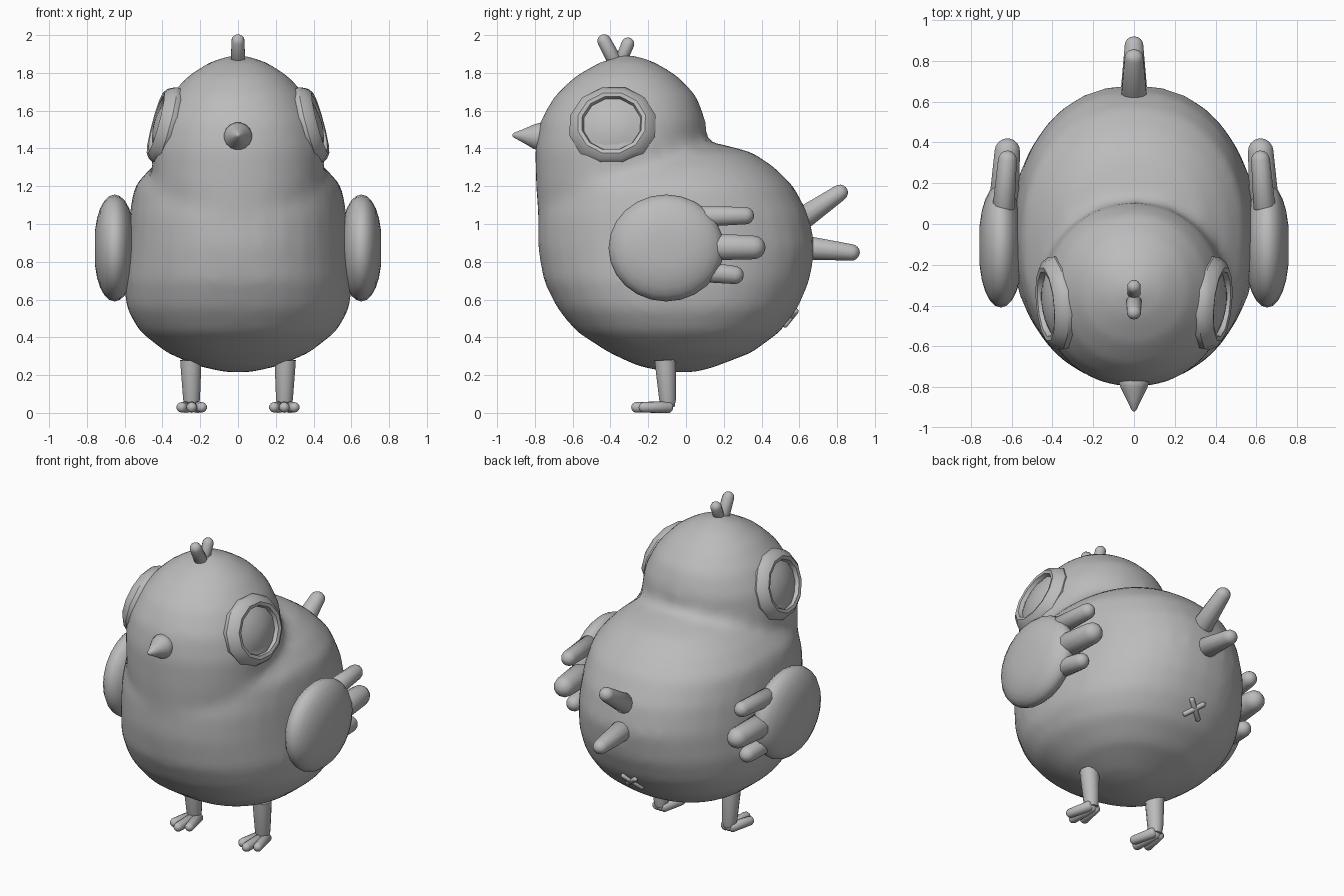
import bpy, bmesh, math
from mathutils import Vector

if "Cube" in bpy.data.objects:
    bpy.data.objects.remove(bpy.data.objects["Cube"])

grey = bpy.data.materials.new("plain grey")
grey.diffuse_color = (0.5, 0.5, 0.5, 1)
grey.use_nodes = True
grey.node_tree.nodes["Principled BSDF"].inputs["Base Color"].default_value = grey.diffuse_color


def finish(name, bm, angle=50):
    bmesh.ops.recalc_face_normals(bm, faces=bm.faces[:])
    mesh = bpy.data.meshes.new(name)
    bm.to_mesh(mesh)
    bm.free()
    mesh.materials.append(grey)
    ob = bpy.data.objects.new(name, mesh)
    bpy.context.collection.objects.link(ob)
    bpy.ops.object.select_all(action='DESELECT')
    ob.select_set(True)
    bpy.context.view_layer.objects.active = ob
    bpy.ops.object.shade_smooth_by_angle(angle=math.radians(angle))
    return ob


def skin(bm, rings):
    """Join rings of points into a closed skin."""
    rows = [[bm.verts.new(p) for p in ring] for ring in rings]
    n = len(rows[0])
    for a, b in zip(rows, rows[1:]):
        for i in range(n):
            j = (i + 1) % n
            bm.faces.new((a[i], a[j], b[j], b[i]))
    bm.faces.new(rows[0][::-1])
    bm.faces.new(rows[-1])


def loft(bm, sections, n=32, power=2.2):
    """Stacked rounded sections: height, front y, back y, half width."""
    rings = []
    for z, front, back, w in sections:
        ring = []
        for i in range(n):
            a = 2 * math.pi * i / n
            c, s = math.cos(a), math.sin(a)
            x = math.copysign(abs(c) ** (2 / power), c) * w
            y = math.copysign(abs(s) ** (2 / power), s) * (back - front) / 2
            ring.append((x, (front + back) / 2 + y, z))
        rings.append(ring)
    skin(bm, rings)


def turned(bm, profile, base, direction, n=12, wide=1.0):
    """Turn (radius, height) points around an axis; wide stretches sideways."""
    d = Vector(direction).normalized()
    up = Vector((1, 0, 0)) if abs(d.x) < 0.7 else Vector((0, 0, 1))
    u = (up - d * up.dot(d)).normalized()
    v = d.cross(u)
    skin(bm, [[Vector(base) + d * h
               + u * r * wide * math.cos(2 * math.pi * (i + 0.5) / n)
               + v * r * math.sin(2 * math.pi * (i + 0.5) / n)
               for i in range(n)] for r, h in profile])


def finger(bm, a, b, r0, r1, wide=1.0, n=12):
    """Tapered rod from a to b with a round tip."""
    d = Vector(b) - Vector(a)
    L = d.length
    prof = [(r0 * 0.6, -r0 * 0.4), (r0, 0)]
    for k in range(5):
        t = math.radians(k * 21)
        prof.append((r1 * math.cos(t), L - r1 + r1 * math.sin(t)))
    turned(bm, prof, a, d, n, wide)


# Body and head, blended into one smooth skin
bm = bmesh.new()
loft(bm, [(.215, -.1, .06, .07), (.25, -.26, .17, .22), (.32, -.41, .35, .38),
          (.43, -.58, .50, .52), (.55, -.68, .59, .59), (.70, -.755, .655, .605),
          (.88, -.785, .685, .59), (1.05, -.785, .65, .575),
          (1.2, -.74, .57, .55), (1.3, -.62, .47, .46),
          (1.38, -.5, .35, .35), (1.425, -.3, .18, .2)])
loft(bm, [(.9, -.74, -.2, .3), (1.05, -.785, -.05, .4), (1.2, -.795, .05, .45),
          (1.4, -.80, .105, .46), (1.55, -.77, .105, .43), (1.68, -.695, .055, .36),
          (1.78, -.59, -.04, .27), (1.85, -.47, -.15, .165), (1.89, -.36, -.25, .06)],
     power=2.05)
body = finish("body", bm, 180)
rm = body.modifiers.new("blend", 'REMESH')
rm.mode = 'VOXEL'
rm.voxel_size = 0.035
rm.use_smooth_shade = True
sm = body.modifiers.new("soften", 'SMOOTH')
sm.factor = 0.5
sm.iterations = 6

# Beak
bm = bmesh.new()
turned(bm, [(.06, -.05), (.076, 0), (.066, .03), (.035, .09), (.012, .138), (.003, .145)],
       (0, -.775, 1.462), (0, -1, .06), 16)
finish("beak", bm)

# Head tufts
bm = bmesh.new()
finger(bm, (0, -.37, 1.85), (0, -.45, 2.0), .04, .036, n=10)
finger(bm, (0, -.35, 1.85), (0, -.295, 1.985), .032, .034, n=10)
finish("head_tufts", bm)

# Tail feathers
bm = bmesh.new()
finger(bm, (0, .56, .99), (0, .85, 1.19), .068, .045, 1.05)
finger(bm, (0, .58, .88), (0, .92, .845), .07, .045, 1.05)
finish("tail_feathers", bm)

# Small cross under the tail
bm = bmesh.new()
mid = Vector((0, .555, .505))
slope = Vector((0, .62, .78))
for s in (-1, 1):
    arm = (Vector((s, 0, 0)) + slope).normalized() * .075
    finger(bm, mid - arm, mid + arm, .016, .016, n=8)
finish("tail_cross", bm)

for side, s in (("left", 1), ("right", -1)):
    # Eye: raised rim around a domed recess
    bm = bmesh.new()
    turned(bm, [(.19, -.09), (.232, -.045), (.236, -.015), (.215, .02), (.185, .04),
                (.163, .036), (.155, .012), (.11, .03), (.06, .042), (.01, .046)],
           (s * .398, -.39, 1.525), (s, -.1, .27), 12, .92)
    finish(side + "_eye", bm, 35)

    # Wing: flattened pad with three feather tips
    bm = bmesh.new()
    rings = []
    for k in range(1, 12):
        t = math.pi * k / 12
        r = math.sin(t) ** .85
        rings.append([(s * (.653 - .02 * math.cos(t) * -1 + .088 * math.cos(t)),
                       -.105 + .305 * r * math.cos(a), .873 + .283 * r * math.sin(a))
                      for a in [2 * math.pi * i / 24 for i in range(24)]])
    skin(bm, rings)
    for y0, z0, y1, z1, r in ((.08, 1.04, .36, 1.045, .056),
                              (.08, .88, .42, .875, .076),
                              (.06, .75, .305, .725, .058)):
        finger(bm, (s * .64, y0, z0), (s * .617, y1, z1), r, r * .85)
    finish(side + "_wing", bm, 60)

    # Leg and three toes
    bm = bmesh.new()
    turned(bm, [(.058, 0), (.055, .06), (.046, .21), (.036, .25)],
           (s * .25, -.11, .28), (-s * .02, .06, -1), 12)
    for x, y in ((-.06, -.25), (0, -.29), (.06, -.25)):
        finger(bm, (s * .245 + x * .35, -.085, .031), (s * .245 + x, y, .029), .031, .028, n=10)
    finish(side + "_leg", bm)
